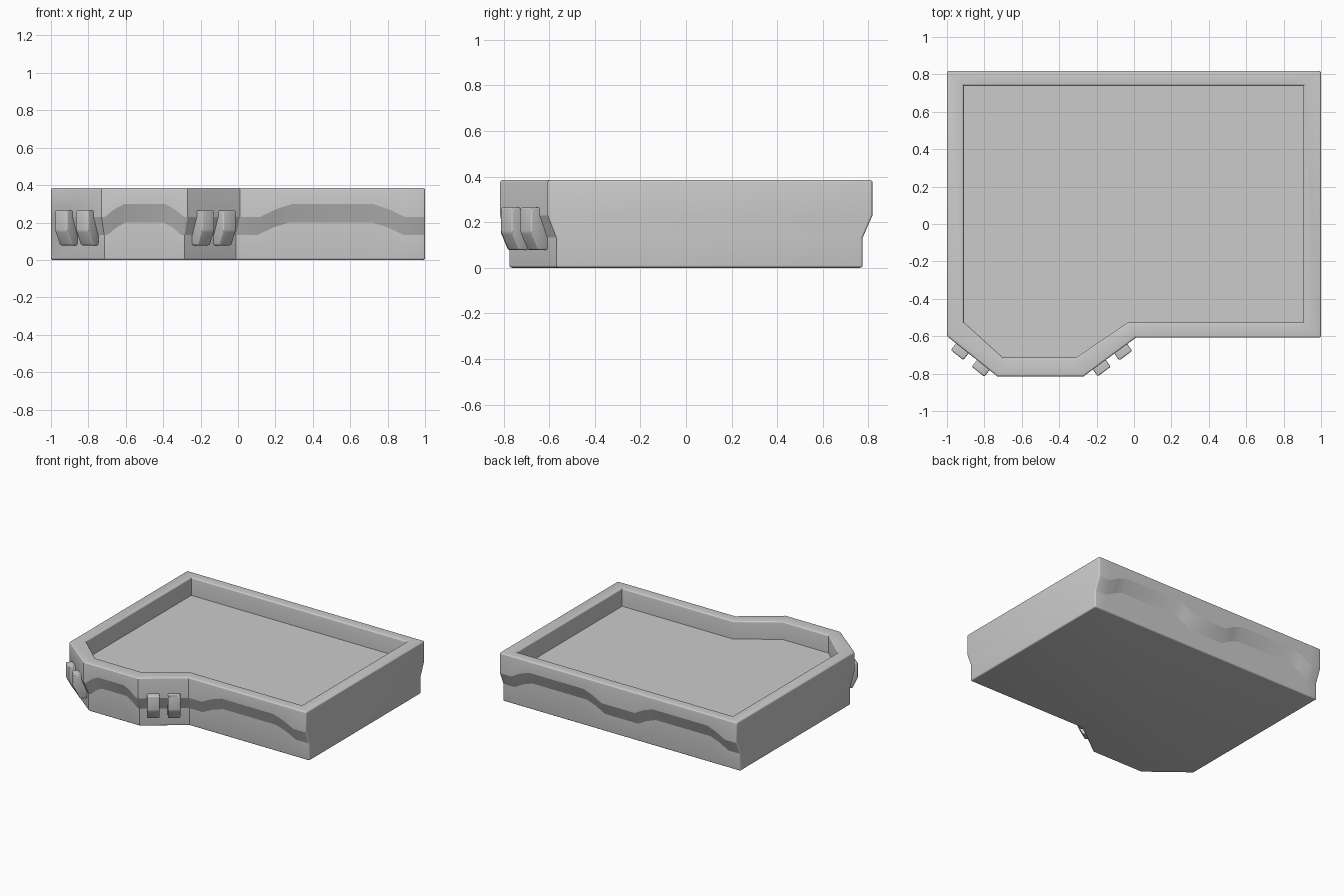
import bpy, bmesh, math
from mathutils import Vector

cube = bpy.data.objects.get("Cube")
if cube:
    bpy.data.objects.remove(cube)

GREY = (0.6, 0.6, 0.6, 1)
mat = bpy.data.materials.new("stone grey")
mat.diffuse_color = GREY
mat.use_nodes = True
mat.node_tree.nodes["Principled BSDF"].inputs["Base Color"].default_value = GREY


def finish(bm, name):
    """Turn a bmesh into a smooth-shaded object with crisp edges."""
    bmesh.ops.recalc_face_normals(bm, faces=bm.faces)
    mesh = bpy.data.meshes.new(name)
    bm.to_mesh(mesh)
    bm.free()
    mesh.materials.append(mat)
    obj = bpy.data.objects.new(name, mesh)
    bpy.context.collection.objects.link(obj)
    bpy.ops.object.select_all(action='DESELECT')
    obj.select_set(True)
    bpy.context.view_layer.objects.active = obj
    bpy.ops.object.shade_smooth_by_angle(angle=math.radians(20))
    return obj


TOP, FLOOR = 0.385, 0.25

# Outline corners: overhanging rim, recessed base, inner edge of the rim
rim = [(-1, -.6), (-.73, -.815), (-.27, -.815), (.01, -.608), (1, -.608), (1, .818), (-1, .818)]
base = [(-1, -.55), (-.715, -.775), (-.285, -.775), (-.01, -.57), (1, -.57), (1, .775), (-1, .775)]
inner = [(-.91, -.525), (-.7, -.715), (-.31, -.715), (-.03, -.525), (.905, -.525), (.905, .738), (-.91, .738)]


def arch(a, b, ramp):
    """Raised stretch of the overhang between fractions a and b of a wall."""
    shape = [(0, 0), (.5, .6), (1, 1)]
    up = [(a + ramp * s, h) for s, h in shape]
    down = [(b - ramp * s, h) for s, h in reversed(shape)]
    return up + down


# Arches by wall index: short front, long front, back
arches = {1: arch(.04, .96, .22),
          3: arch(.11, .89, .17),
          5: arch(.05, .43, .075) + arch(.57, .95, .075)}

# Body: columns of points round the outline, skinned into one closed shell
bm = bmesh.new()
columns = []
for i in range(len(rim)):
    j = (i + 1) % len(rim)
    for t, lift in [(0, 0)] + arches.get(i, []):
        r, b, n = (Vector(o[i]).lerp(Vector(o[j]), t) for o in (rim, base, inner))
        rise = lift * .068
        points = [(b, 0), (b, .132 + rise), (r, .23 + rise), (r, TOP), (n, TOP), (n, FLOOR)]
        columns.append([bm.verts.new((p.x, p.y, z)) for p, z in points])
for k, col in enumerate(columns):
    nxt = columns[(k + 1) % len(columns)]
    for m in range(len(col) - 1):
        bm.faces.new((col[m], nxt[m], nxt[m + 1], col[m + 1]))
bm.faces.new([c[0] for c in reversed(columns)])
bm.faces.new([c[-1] for c in columns])
bmesh.ops.recalc_face_normals(bm, faces=bm.faces)
floor_verts = {c[-1] for c in columns}
sharp = [e for e in bm.edges
         if e.calc_face_angle(0) > .8 and not floor_verts & set(e.verts)]
bmesh.ops.bevel(bm, geom=sharp, offset=.011, offset_type='OFFSET', segments=4,
                profile=.5, affect='EDGES', clamp_overlap=True)
finish(bm, "tray_body")

# Brackets: side profile (distance out from wall, height) swept to a width
profile = [(-.05, .265), (.045, .265), (.045, .155), (.005, .078), (-.06, .078)]


def bracket(name, start, end, along, width=.086):
    start, end = Vector(start), Vector(end)
    d = (end - start).normalized()
    out = Vector((d.y, -d.x))
    bm = bmesh.new()
    loops = []
    for side in (-.5, .5):
        foot = start + d * (along + side * width)
        loops.append([bm.verts.new((*(foot + out * o), z)) for o, z in profile])
    left, right = loops
    bm.faces.new(left)
    bm.faces.new(right[::-1])
    for k in range(len(profile)):
        m = (k + 1) % len(profile)
        bm.faces.new((left[k], right[k], right[m], left[m]))
    bmesh.ops.recalc_face_normals(bm, faces=bm.faces)
    bmesh.ops.bevel(bm, geom=bm.edges[:], offset=.009, offset_type='OFFSET',
                    segments=3, profile=.5, affect='EDGES', clamp_overlap=True)
    finish(bm, name)


for wall, side in ((0, "right"), (2, "left")):
    for n, along in enumerate((.105, .248), 1):
        bracket(f"{side}_bracket_{n}", rim[wall], rim[wall + 1], along)
